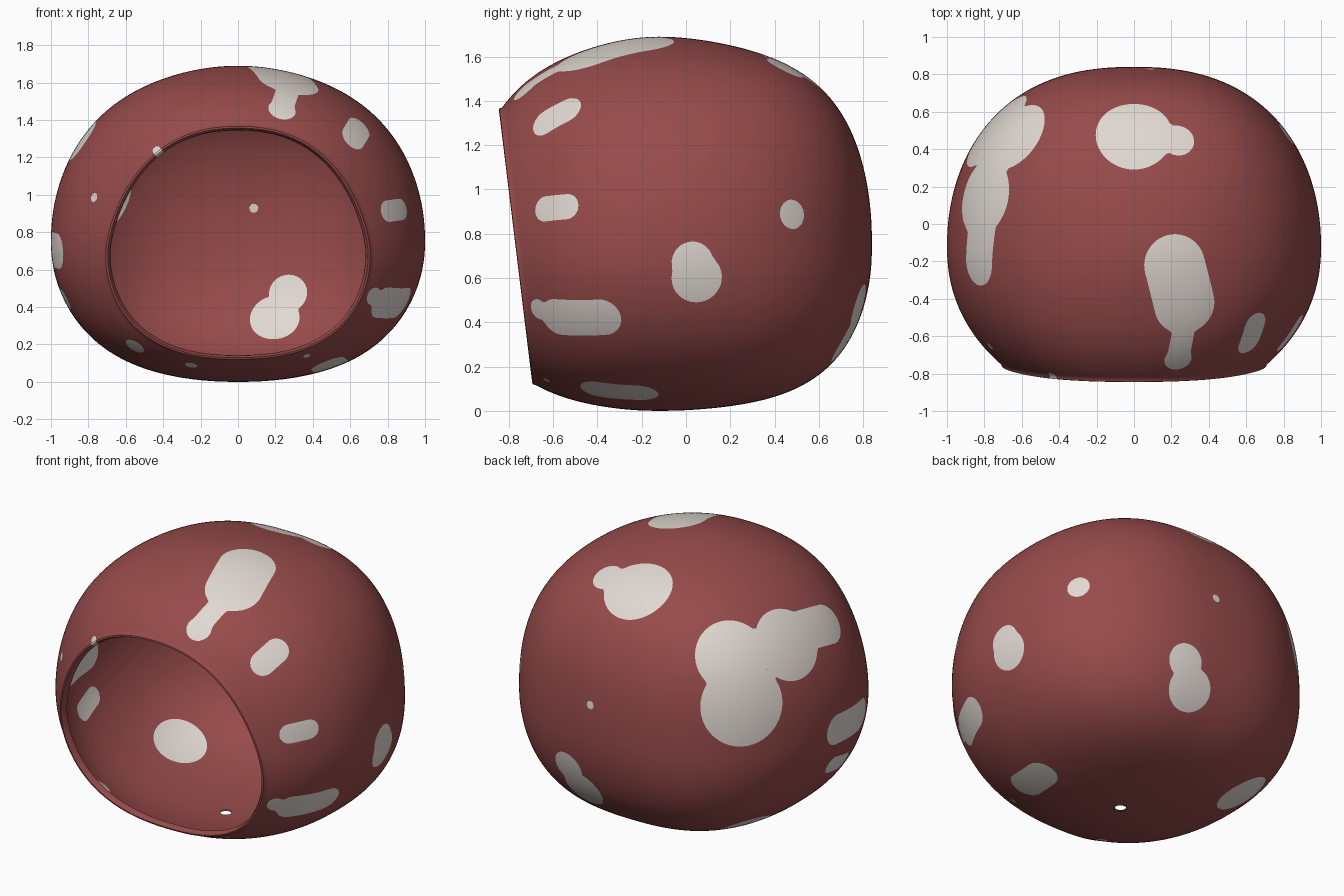
import bpy, bmesh, math
from mathutils import Vector

if "Cube" in bpy.data.objects:
    bpy.data.objects.remove(bpy.data.objects["Cube"])

O = Vector((0, -0.12, 0.75))      # widest point of the ball
SEGS, RINGS, WALL = 256, 120, 0.99


def material(name, rgb):
    m = bpy.data.materials.new(name)
    m.diffuse_color = (*rgb, 1)
    m.use_nodes = True
    m.node_tree.nodes["Principled BSDF"].inputs["Base Color"].default_value = m.diffuse_color
    return m


RED = material("dull red", (0.31, 0.07, 0.07))
CREAM = material("pale cream", (0.75, 0.69, 0.645))


def surface(d):
    """Point of the rounded shell in direction d from O."""
    d = d.normalized()
    y2, z2 = d.y ** 2, d.z ** 2
    n = 2.12 + 0.2 * d.y - 0.1 * d.z + 0.35 * z2 * (1 - z2) + 0.8 * y2 * z2
    s = (abs(d.x) ** n
         + abs(d.y / (0.96 if d.y > 0 else 0.90)) ** n
         + abs(d.z / (0.94 if d.z > 0 else 0.75)) ** n)
    return O + d * s ** (-1 / n)


def in_front_of_rim(p):
    return p.y < -0.822 + 0.122 * (1.3 - p.z)


# Spots: (start, end, radius) of rounded patches laid on the shell
SPOTS = [
    ((.22, -.22, 1.67), (.27, -.43, 1.60), .165),
    ((.26, -.58, 1.54), (.23, -.70, 1.45), .062), ((.23, -.71, 1.44), None, .075),
    ((.61, -.63, 1.30), (.65, -.54, 1.36), .072),
    ((.79, -.63, .91), (.86, -.53, .92), .058),
    ((.78, -.58, .42), (.88, -.38, .42), .09), ((.72, -.66, .46), None, .05),
    ((.99, .03, .67), None, .095), ((.98, .05, .60), None, .115),
    ((.83, .49, .89), None, .067),
    ((.20, .74, .33), None, .135), ((.27, .78, .47), None, .105),
    ((.085, .83, .93), None, .025),
    ((0, .48, 1.55), None, .205), ((.23, .44, 1.54), None, .09),
    ((-.60, .43, 1.26), None, .21), ((-.75, .51, 1.03), None, .245),
    ((-.79, .14, 1.28), None, .215), ((-.82, -.21, 1.28), (-.78, .05, 1.31), .12),
    ((-.97, -.08, .72), (-.93, -.35, .70), .095),
    ((-.93, -.10, .48), (-.92, -.24, .44), .058),
    ((-.56, .24, .17), None, .16),
    ((.49, -.39, .08), (.51, -.22, .07), .095),
    ((-.41, -.77, 1.21), None, .024), ((-.72, -.62, .97), None, .026),
    ((-.56, -.58, .18), None, .055), ((-.25, -.58, .09), None, .034),
    ((.36, -.62, .15), None, .02),
    ((0, -.12, 0), None, .034),    # drain hole, removed below
]
PATCHES = []
for a, b, r in SPOTS:
    pa = surface(Vector(a) - O)
    PATCHES.append((pa, surface(Vector(b) - O) - pa if b else None, r))


def spot_distance(p):
    """Negative inside a spot, positive outside."""
    best = 9.0
    for a, ab, r in PATCHES:
        v = p - a
        if ab:
            v = v - ab * min(1, max(0, v.dot(ab) / ab.length_squared))
        best = min(best, v.length - r)
    return best if abs(best) > 1e-5 else 1e-5


bm = bmesh.new()
field = bm.verts.layers.float.new("spot")


def add_vert(p, f):
    v = bm.verts.new(p)
    v[field] = f
    return v


def direction(theta, phi):
    s = math.sin(theta)
    return Vector((s * math.cos(phi), math.cos(theta), s * math.sin(phi)))


# Thin shell: each column runs from the back, round the lip and back inside
LIP = [(0.993, 0.018), (0.978, 0.030), (0.963, 0.022), (0.957, 0.004)]
columns = []
for i in range(SEGS):
    phi = 2 * math.pi * i / SEGS
    lo, hi = 1.6, math.pi
    for _ in range(25):
        mid = (lo + hi) / 2
        if in_front_of_rim(surface(direction(mid, phi))):
            hi = mid
        else:
            lo = mid
    points = [surface(direction(lo * j / RINGS, phi)) for j in range(1, RINGS + 1)]
    values = [spot_distance(p) for p in points]
    col = [add_vert(p, f) for p, f in zip(points, values)]
    for scale, forward in LIP:
        col.append(add_vert(O + (points[-1] - O) * scale - Vector((0, forward, 0)),
                            values[-1]))
    for p, f in list(zip(points, values))[-3::-1]:
        col.append(add_vert(O + (p - O) * WALL, f))
    columns.append(col)

back = surface(Vector((0, 1, 0)))
pole_out = add_vert(back, 1)
pole_in = add_vert(O + (back - O) * WALL, 1)
for i in range(SEGS):
    a, b = columns[i], columns[(i + 1) % SEGS]
    bm.faces.new((pole_out, b[0], a[0]))
    bm.faces.new((pole_in, a[-1], b[-1]))
    for j in range(len(a) - 1):
        bm.faces.new((a[j], b[j], b[j + 1], a[j + 1]))
bmesh.ops.recalc_face_normals(bm, faces=bm.faces)

# Cut the spot outlines into the shell, then colour the faces inside them
cuts = []
for e in [e for e in bm.edges if e.verts[0][field] * e.verts[1][field] < 0]:
    v0, v1 = e.verts
    t = v0[field] / (v0[field] - v1[field])
    _, nv = bmesh.utils.edge_split(e, v0, t)
    nv[field] = 0
    cuts.append(nv)
bmesh.ops.connect_verts(bm, verts=cuts)
for f in bm.faces:
    f.material_index = 1 if sum(v[field] for v in f.verts) < 0 else 0

# Open the small drain hole in the floor
hole = []
for f in bm.faces:
    c = f.calc_center_median()
    if f.material_index and c.z < 0.1 and math.hypot(c.x, c.y + 0.12) < 0.05:
        hole.append(f)
bmesh.ops.delete(bm, geom=hole, context='FACES')

mesh = bpy.data.meshes.new("hollow_shell")
bm.verts.layers.float.remove(field)
bm.to_mesh(mesh)
bm.free()
mesh.materials.append(RED)
mesh.materials.append(CREAM)
shell = bpy.data.objects.new("hollow_shell", mesh)
bpy.context.collection.objects.link(shell)
bpy.context.view_layer.objects.active = shell
shell.select_set(True)
bpy.ops.object.shade_smooth_by_angle(angle=math.radians(50))
